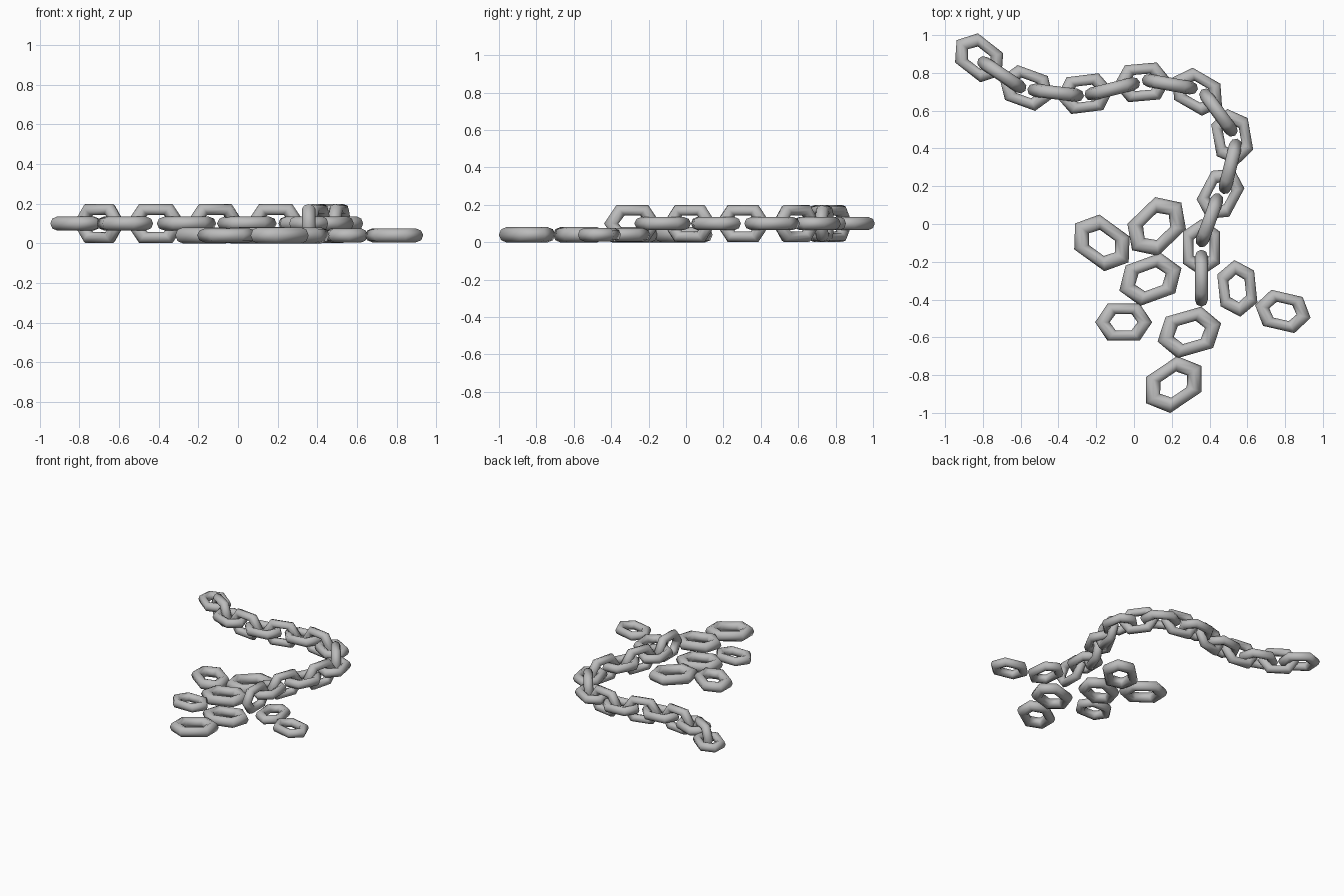
import bpy, bmesh
from math import cos, sin, pi, radians

cube = bpy.data.objects.get("Cube")
if cube:
    bpy.data.objects.remove(cube, do_unlink=True)

steel = bpy.data.materials.new("grey_steel")
steel.use_nodes = True
colour = (0.5, 0.5, 0.5, 1)
steel.diffuse_color = colour
steel.node_tree.nodes["Principled BSDF"].inputs["Base Color"].default_value = colour

# One six-sided link lying flat, long axis along x: (along, across) of the
# outer and inner corners; the tube is swept round the hexagon.
SIDES = 8
THICK = 0.035
OUTER = [(0.151, 0), (0.085, 0.098), (-0.085, 0.098)]
INNER = [(0.074, 0), (0.042, 0.043), (-0.042, 0.043)]


def link_mesh():
    outer = OUTER + [(-x, -y) for x, y in OUTER]
    inner = INNER + [(-x, -y) for x, y in INNER]
    bm = bmesh.new()
    rings = []
    for (ox, oy), (ix, iy) in zip(outer, inner):
        ring = []
        for k in range(SIDES):
            a = 2 * pi * k / SIDES
            t = (1 + cos(a)) / 2
            ring.append(bm.verts.new((ix + (ox - ix) * t,
                                      iy + (oy - iy) * t, THICK * sin(a))))
        rings.append(ring)
    for i, ring in enumerate(rings):
        after = rings[(i + 1) % len(rings)]
        for k in range(SIDES):
            n = (k + 1) % SIDES
            bm.faces.new((ring[k], after[k], after[n], ring[n]))
    bmesh.ops.recalc_face_normals(bm, faces=bm.faces)
    for face in bm.faces:
        face.smooth = True
    mesh = bpy.data.meshes.new("chain_link")
    bm.to_mesh(mesh)
    bm.free()
    mesh.materials.append(steel)
    return mesh


LINK = link_mesh()


def add_link(name, x, y, z, yaw, upright=False, size=1.0):
    ob = bpy.data.objects.new(name, LINK)
    ob.location = (x, y, z)
    ob.rotation_euler = (pi / 2 if upright else 0, 0, radians(yaw))
    ob.scale = (size, size, size)
    bpy.context.collection.objects.link(ob)


# Curved chain, flat and upright links in turn: x, y, heading
chain = [
    (-.82, .88, -38), (-.70, .79, -34), (-.57, .72, -20), (-.415, .695, -7),
    (-.26, .69, 7), (-.115, .715, 14), (.045, .75, 5), (.19, .74, -10),
    (.335, .70, -30), (.447, .59, -54), (.52, .46, -80), (.51, .305, 76),
    (.458, .16, 62), (.40, .02, 70), (.357, -.125, 90), (.357, -.287, 90),
]
for i, (x, y, yaw) in enumerate(chain):
    upright = i % 2 == 1
    kind = "upright" if upright else "flat"
    add_link(f"{kind}_chain_link_{i + 1}", x, y, 0.1, yaw, upright)

# Loose links scattered on the ground: x, y, heading, size
loose = [
    (-.17, -.10, -36, 1.16), (.12, -.013, 44, 1.2), (.087, -.293, 20, 1.16),
    (-.055, -.52, 0, 1), (.293, -.574, 16, 1.16), (.21, -.85, 34, 1.17),
    (.547, -.341, -84, 1), (.788, -.463, -13, 1),
]
for i, (x, y, yaw, size) in enumerate(loose):
    add_link(f"loose_link_{i + 1}", x, y, 0.04, yaw, size=size)
